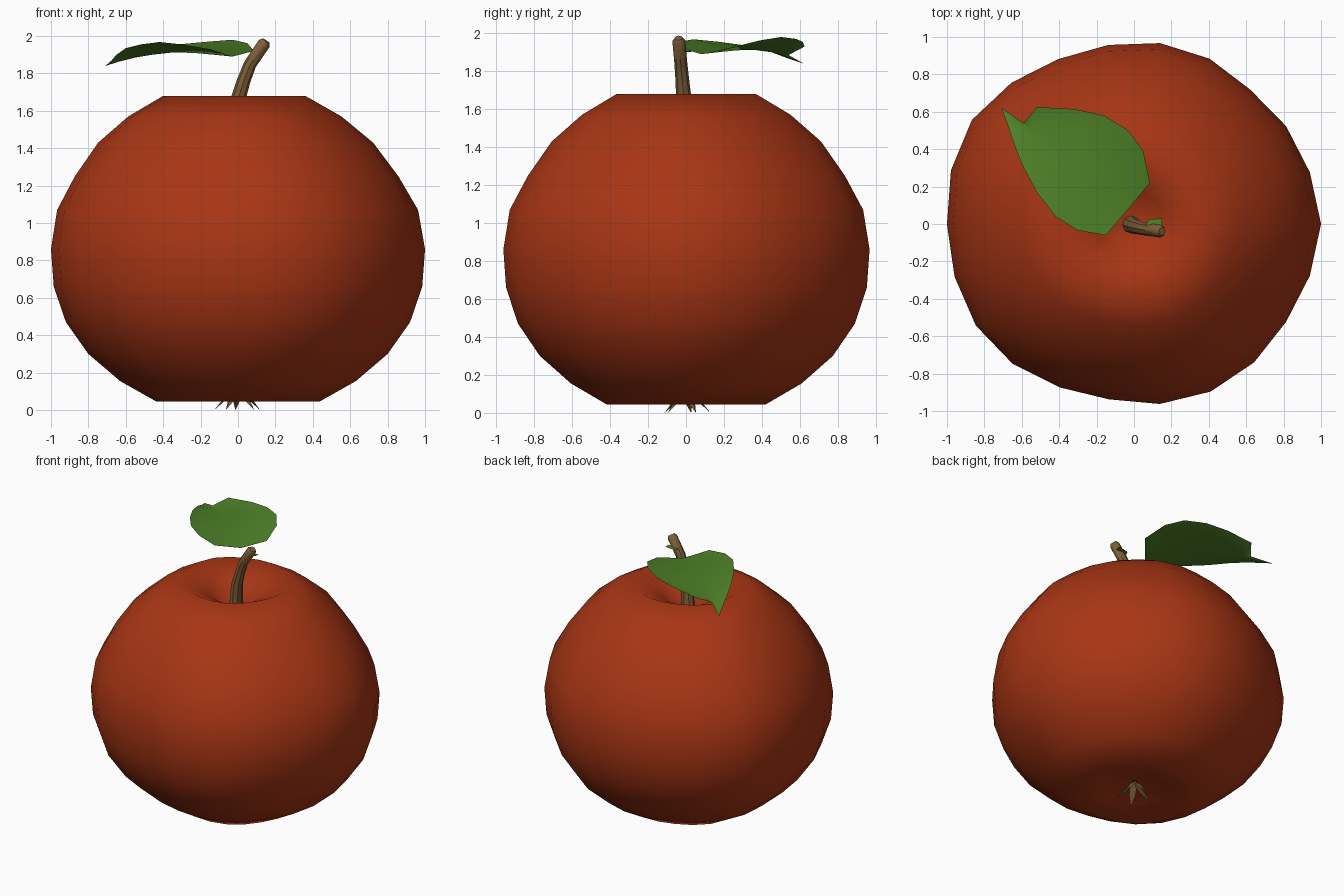
import bpy, math
from mathutils import Vector

if "Cube" in bpy.data.objects:
    bpy.data.objects.remove(bpy.data.objects["Cube"])


def material(name, rgb):
    m = bpy.data.materials.new(name)
    m.diffuse_color = (*rgb, 1)
    m.use_nodes = True
    m.node_tree.nodes["Principled BSDF"].inputs["Base Color"].default_value = m.diffuse_color
    return m


RED = material("apple_red", (0.39, 0.036, 0.007))
BROWN = material("stem_brown", (0.205, 0.115, 0.04))
GREEN = material("leaf_green", (0.076, 0.22, 0.021))


def build(name, verts, faces, mat, smooth=True):
    me = bpy.data.meshes.new(name)
    me.from_pydata(verts, [], faces)
    me.materials.append(mat)
    me.polygons.foreach_set("use_smooth", [smooth] * len(me.polygons))
    me.update()
    ob = bpy.data.objects.new(name, me)
    bpy.context.collection.objects.link(ob)
    return ob


def ring_faces(rings, n):
    return [(r * n + i, r * n + (i + 1) % n, (r + 1) * n + (i + 1) % n, (r + 1) * n + i)
            for r in range(rings - 1) for i in range(n)]


# Fruit: a lathe of 22 slightly uneven lobes, dimpled at both poles
lobes = [1.0, .98, .967, .95, .972, .977, .967, .97, 1.0, 1.03, 1.02,
         1.0, 1.0, 1.005, .99, .96, .947, .972, .985, .98, .967, .98]
profile = [(.22, .085), (.435, .045), (.63, .155), (.80, .30), (.92, .47), (.985, .66),
           (1.0, .86), (.965, 1.07), (.865, 1.25), (.735, 1.43), (.57, 1.57),
           (.38, 1.68), (.18, 1.58)]
n = len(lobes)
verts = []
for r, z in profile:
    shift = -0.02 * max(0, (z - 1.0) / 0.68)
    for i, k in enumerate(lobes):
        a = math.tau * i / n
        verts.append((r * k * math.cos(a) + shift, r * k * math.sin(a), z))
faces = ring_faces(len(profile), n)
bottom, top = len(verts), len(verts) + 1
verts += [(0, 0, .14), (-.02, 0, 1.46)]
last = (len(profile) - 1) * n
for i in range(n):
    j = (i + 1) % n
    faces += [(bottom, j, i), (top, last + i, last + j)]
build("fruit", verts, faces, RED)

# Stem: bent tapering tube with a small bevelled tip
path = [((-.02, 0, 1.42), .050), ((.0, -.012, 1.66), .040), ((.03, -.02, 1.76), .036),
        ((.065, -.028, 1.85), .034), ((.14, -.038, 1.96), .034), ((.15, -.04, 1.975), .022)]
sides = 8
verts = []
for k, (p, r) in enumerate(path):
    d = Vector(path[min(k + 1, len(path) - 1)][0]) - Vector(path[max(k - 1, 0)][0])
    q = Vector((0, 0, 1)).rotation_difference(d)
    for i in range(sides):
        a = math.tau * i / sides
        verts.append(Vector(p) + q @ Vector((r * math.cos(a), r * math.sin(a), 0)))
faces = ring_faces(len(path), sides)
faces += [tuple(reversed(range(sides))), tuple(range(len(verts) - sides, len(verts)))]
stem = build("stem", verts, faces, BROWN)
bpy.context.view_layer.objects.active = stem
stem.select_set(True)
bpy.ops.object.shade_smooth_by_angle(angle=math.radians(40))

# Leaf: rows of left edge, midrib and right edge, folded like a gutter
rows = [
    ((-.15, -.06, 1.93), (-.03, .08, 1.89), (.085, .22, 1.92)),
    ((-.30, -.035, 1.955), (-.13, .17, 1.90), (.05, .39, 1.962)),
    ((-.42, .04, 1.968), (-.24, .27, 1.91), (-.03, .50, 1.98)),
    ((-.52, .17, 1.955), (-.35, .36, 1.912), (-.16, .58, 1.97)),
    ((-.60, .32, 1.935), (-.46, .45, 1.90), (-.32, .615, 1.955)),
    ((-.65, .45, 1.90), (-.55, .51, 1.885), (-.52, .625, 1.93)),
    ((-.675, .53, 1.87), (-.63, .55, 1.865), (-.59, .54, 1.885)),
]
verts = [p for row in rows for p in row] + [(-.71, .62, 1.84)]
faces = [(3 * r + c, 3 * r + c + 1, 3 * r + c + 4, 3 * r + c + 3)
         for r in range(len(rows) - 1) for c in (0, 1)]
t = len(verts) - 1
faces += [(t - 3, t - 2, t), (t - 2, t - 1, t)]
build("leaf", verts, [f[::-1] for f in faces], GREEN)

# Leaf base: small scrap tucked against the stem
build("leaf_base", [(.06, -.01, 1.90), (.15, -.01, 1.91), (.15, .03, 1.91), (.08, .025, 1.90)],
      [(0, 1, 2, 3)], GREEN, False)

# Calyx: five thin dry sepals under the fruit
verts, faces = [], []
for k in range(5):
    a = math.radians(24 + 72 * k)
    out, side = Vector((math.cos(a), math.sin(a), 0)), Vector((-math.sin(a), math.cos(a), 0))
    up = Vector((0, 0, 1))
    b = len(verts)
    verts += [side * .025 + up * .13, side * -.025 + up * .13,
              out * .065 + side * .022 + up * .06, out * .065 - side * .022 + up * .06,
              out * .06 + up * .085, out * .13]
    faces += [tuple(b + i for i in f) for f in
              [(0, 2, 3, 1), (0, 4, 2), (0, 1, 4), (1, 3, 4), (2, 5, 3), (2, 4, 5), (4, 3, 5)]]
build("calyx", verts, [f[::-1] for f in faces], BROWN, False)
